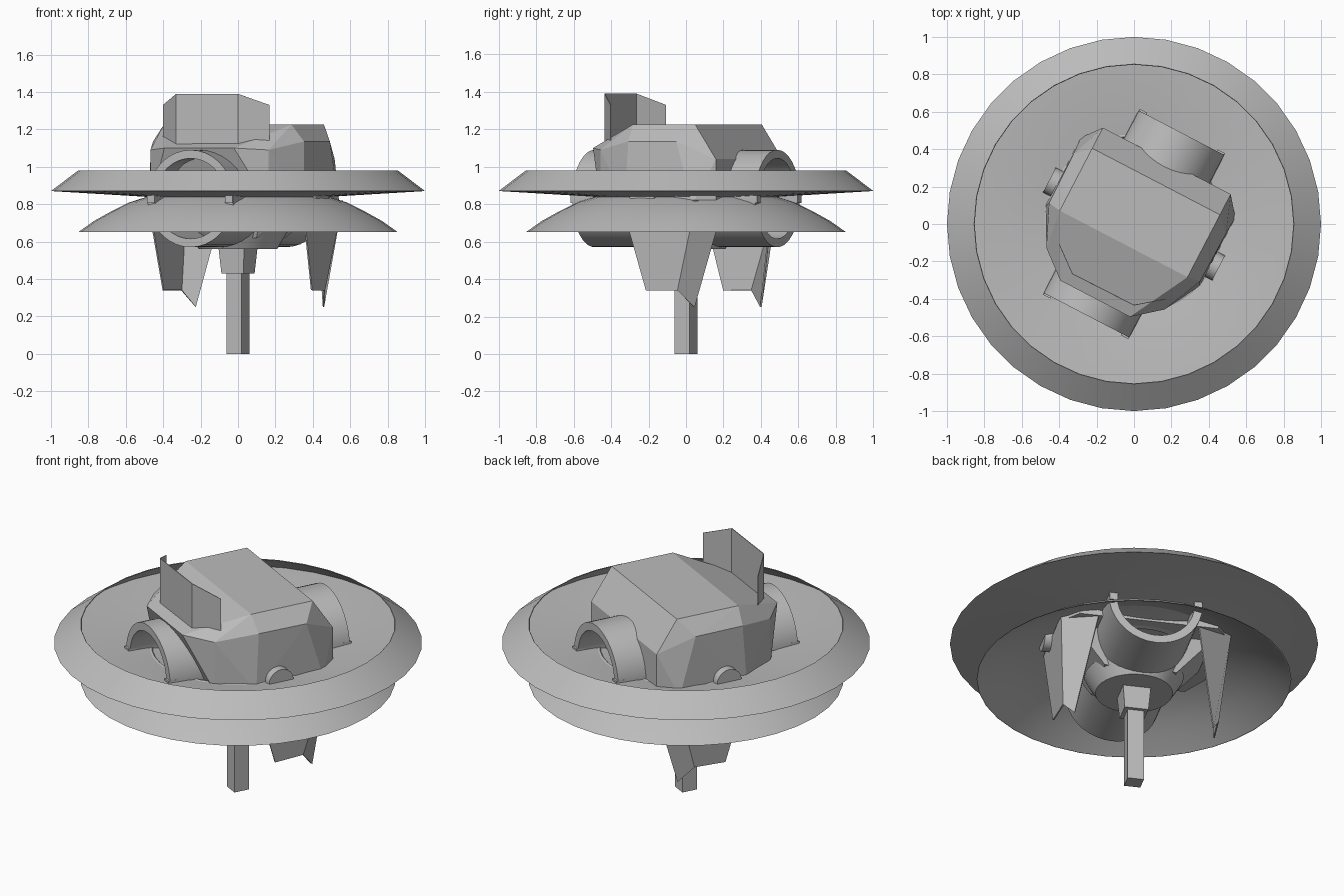
import bpy, bmesh, math
from mathutils import Matrix, Vector

cube = bpy.data.objects.get("Cube")
if cube:
    bpy.data.objects.remove(cube, do_unlink=True)

grey = bpy.data.materials.new("plain_grey")
grey.use_nodes = True
grey.diffuse_color = (0.5, 0.5, 0.5, 1)
grey.node_tree.nodes["Principled BSDF"].inputs["Base Color"].default_value = (0.5, 0.5, 0.5, 1)

# The whole craft is turned about the vertical axis
TURN = Matrix.Rotation(math.radians(-27.5), 4, 'Z')


def finish(name, bm, smooth=False, turn=True):
    bmesh.ops.recalc_face_normals(bm, faces=bm.faces[:])
    if turn:
        bm.transform(TURN)
    mesh = bpy.data.meshes.new(name)
    bm.to_mesh(mesh)
    bm.free()
    mesh.materials.append(grey)
    obj = bpy.data.objects.new(name, mesh)
    bpy.context.collection.objects.link(obj)
    if smooth:
        bpy.ops.object.select_all(action='DESELECT')
        obj.select_set(True)
        bpy.context.view_layer.objects.active = obj
        bpy.ops.object.shade_smooth_by_angle(angle=math.radians(25))
    return obj


def lathe(name, profile, matrix=None, steps=36, turn=False):
    """Spin a closed (radius, height) profile around z."""
    bm = bmesh.new()
    verts = [bm.verts.new((r, 0, z)) for r, z in profile]
    edges = [bm.edges.new((verts[i - 1], v)) for i, v in enumerate(verts)]
    bmesh.ops.spin(bm, geom=verts + edges, cent=(0, 0, 0), axis=(0, 0, 1),
                   angle=2 * math.pi, steps=steps, use_duplicate=False)
    bmesh.ops.remove_doubles(bm, verts=bm.verts[:], dist=0.0005)
    if matrix:
        bm.transform(matrix)
    return finish(name, bm, True, turn)


def hull(name, half):
    """Convex solid from points mirrored across x."""
    bm = bmesh.new()
    for x, y, z in half:
        for side in (1, -1):
            bm.verts.new((side * x, y, z))
    bmesh.ops.convex_hull(bm, input=bm.verts[:])
    bmesh.ops.dissolve_limit(bm, angle_limit=0.02, verts=bm.verts[:], edges=bm.edges[:])
    return finish(name, bm)


def sheet(name, panels, thickness):
    """Folded thin plate from four-cornered panels."""
    bm = bmesh.new()
    for panel in panels:
        bm.faces.new([bm.verts.new(p) for p in panel])
    bmesh.ops.remove_doubles(bm, verts=bm.verts[:], dist=0.001)
    obj = finish(name, bm)
    mod = obj.modifiers.new("thickness", 'SOLIDIFY')
    mod.thickness = thickness
    mod.offset = 0
    return obj


def box(name, centre, size, taper=1.0):
    bm = bmesh.new()
    bmesh.ops.create_cube(bm, size=1)
    for v in bm.verts:
        if v.co.z < 0:
            v.co.x *= taper
            v.co.y *= taper
        v.co = Vector(centre) + v.co * Vector(size)
    return finish(name, bm)


# Open-topped upper pan: thin floor and an inward-leaning rim
lathe("upper_pan", [(0.3, 0.80), (0.5, 0.846), (0.985, 0.874), (0.852, 0.977),
                    (0.855, 0.98), (1.0, 0.87), (0.5, 0.84), (0.3, 0.794)])

# Lower open dish
outer = [(0.47, 0.845), (0.58, 0.81), (0.68, 0.76), (0.77, 0.71), (0.855, 0.65)]
lathe("lower_dish", outer + [(r - 0.006, z - 0.006 * (z > 0.66)) for r, z in reversed(outer)])

# Faceted head
hull("head", [
    (0.385, 0.256, 1.225), (0.385, -0.12, 1.225), (0.21, -0.45, 1.10),
    (0.455, -0.11, 1.135), (0.46, 0.18, 1.135), (0.385, 0.38, 1.04),
    (0.22, -0.43, 1.05), (0.356, -0.33, 1.09), (0.356, -0.33, 0.80),
    (0.465, -0.13, 0.80), (0.465, 0.28, 0.80), (0.385, 0.38, 0.80)])

# Lower hull narrowing to a round base
hull("lower_hull", [(0.40, -0.1, 0.82), (0.40, 0.25, 0.82), (0.28, -0.25, 0.82),
                    (0.2, -0.17, 0.62), (0.2, 0.17, 0.62)])
lathe("base_collar", [(0, 0.66), (0.27, 0.66), (0.21, 0.56), (0, 0.56)], turn=True)

# Open barrel running front to back
barrel = Matrix.Translation((0, 0, 0.83)) @ Matrix.Rotation(math.pi / 2, 4, 'X')
lathe("barrel", [(0.215, -0.55), (0.26, -0.55), (0.26, 0.55), (0.215, 0.55)],
      barrel, turn=True)

for side, label in ((1, "left"), (-1, "right")):
    # Folded side legs ending in a point
    a, b, c = (side * 0.466, -0.15, 0.82), (side * 0.47, 0.305, 0.82), (side * 0.275, 0.375, 0.82)
    d, e, f = (side * 0.385, 0.25, 0.25), (side * 0.43, 0.172, 0.34), (side * 0.447, -0.007, 0.34)
    sheet(label + "_leg", [(a, b, e, f), (b, c, d, e)], 0.008)
    # Round side hubs
    hub = Matrix.Translation((side * 0.48, 0, 0.845)) @ Matrix.Rotation(math.pi / 2, 4, 'Y')
    lathe(label + "_hub", [(0, -0.03), (0.075, -0.03), (0.075, 0.03), (0, 0.03)],
          hub, 20, True)
    # Small tabs on the barrel ends
    for end, place in ((-1, "front"), (1, "back")):
        box(f"{label}_{place}_tab", (side * 0.235, end * 0.535, 0.835), (0.045, 0.05, 0.06))

# Three-panel crest standing over the brow
top = [(-0.305, -0.28, 1.33), (-0.17, -0.388, 1.39), (0.2, -0.385, 1.39), (0.335, -0.278, 1.33)]
low = [(x, y, 1.12) for x, y, z in top]
sheet("crest", [(top[i], top[i + 1], low[i + 1], low[i]) for i in range(3)], 0.004)

# Post and its socket
box("post_socket", (0, 0, 0.5), (0.155, 0.155, 0.14), 0.85)
box("post", (0, 0, 0.23), (0.09, 0.09, 0.46))
